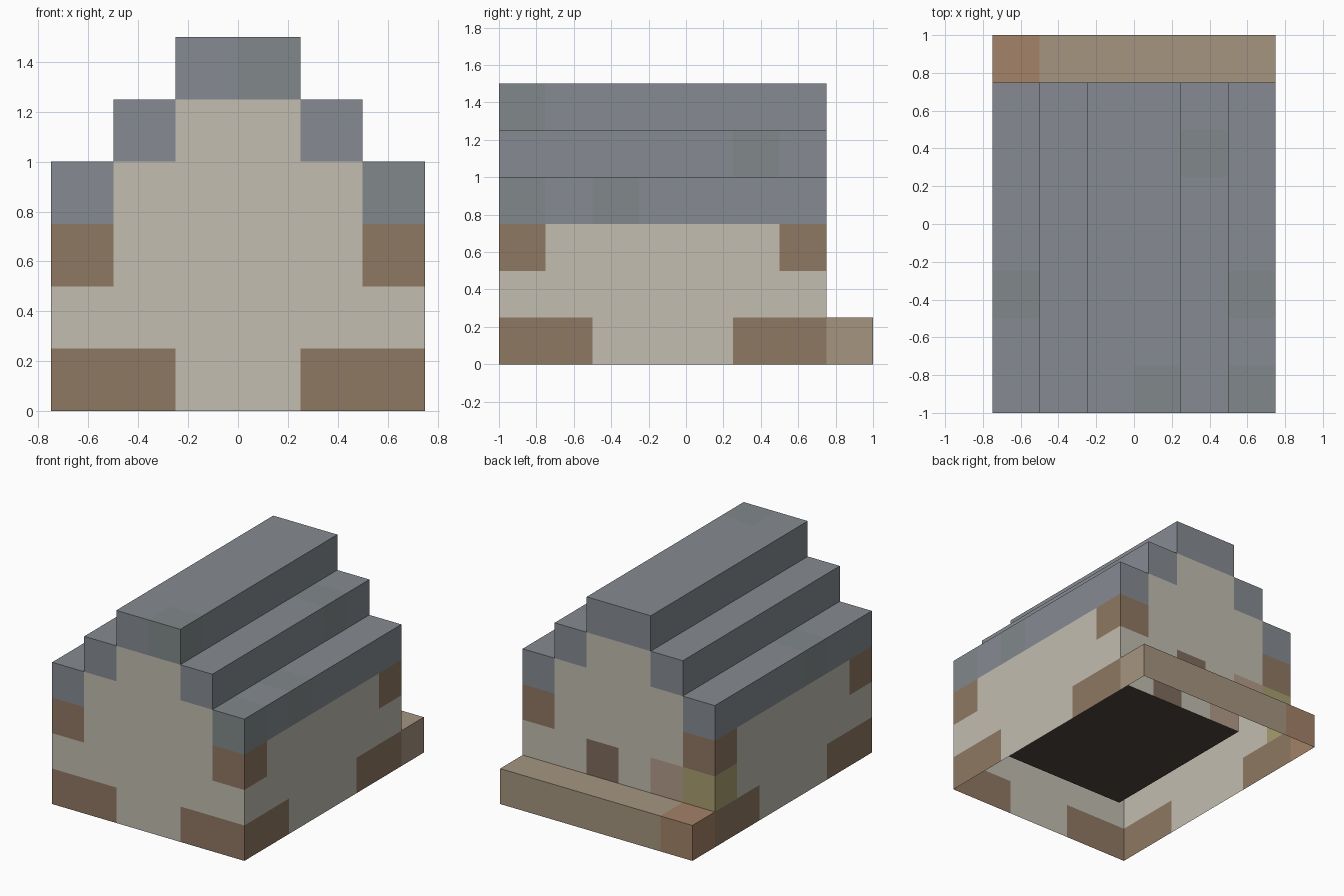
import bpy, bmesh
from mathutils import Vector

if "Cube" in bpy.data.objects:
    bpy.data.objects.remove(bpy.data.objects["Cube"])

S = 0.25                      # block size
NX, NY, NZ = 6, 8, 6          # block grid; x from -0.75, y from -1, z from 0


def srgb(r, g, b):
    lin = [((c / 255 + 0.055) / 1.055) ** 2.4 for c in (r, g, b)]
    return (*lin, 1.0)


COLOURS = {
    "plaster_walls": srgb(194, 189, 176),
    "timber_corners": srgb(143, 120, 99),
    "roof_slate": srgb(134, 139, 146),
    "roof_weathered_slate": srgb(129, 137, 139),
    "floor": srgb(78, 69, 61),
    "back_step": srgb(165, 149, 128),
    "back_step_brick": srgb(163, 130, 104),
    "back_wall_board": srgb(127, 108, 93),
    "back_wall_brick": srgb(180, 156, 138),
    "lamp_corner": srgb(168, 158, 112),
}
WEATHERED = {(5, 0, 3), (5, 2, 3), (3, 0, 5), (2, 6, 4), (4, 5, 4), (0, 2, 3)}


def part_at(i, j, k):
    """Name of the part filling a block, or None where it is empty."""
    if not (0 <= i < NX and 0 <= j < NY and 0 <= k < NZ):
        return None
    side = min(i, NX - 1 - i)             # 0 at the eaves, 2 at the ridge
    if j == 7:                            # low step along the back
        if k > 0:
            return None
        return "back_step_brick" if i == 0 else "back_step"
    if k > side + 3:
        return None
    if k == side + 3:                     # stepped roof
        return "roof_weathered_slate" if (i, j, k) in WEATHERED else "roof_slate"
    end = min(j, 6 - j)                   # 0 at the gable walls
    if side > 0 and end > 0:              # inside: floor, then the hollow room
        return "floor" if k == 0 else None
    if k == 0 and side + end < 2:         # timber at the corner feet
        return "timber_corners"
    if k == 2 and side + end == 0:        # timber under the eaves
        return "timber_corners"
    if j == 6 and k == 1:                 # odd blocks low on the back wall
        return {0: "lamp_corner", 1: "back_wall_brick",
                3: "back_wall_board"}.get(i, "plaster_walls")
    return "plaster_walls"


meshes = {name: bmesh.new() for name in COLOURS}

# One face wherever a block meets air; the underside stays open
for i in range(NX):
    for j in range(NY):
        for k in range(NZ):
            part = part_at(i, j, k)
            if not part:
                continue
            bm = meshes[part]
            centre = Vector((i + 0.5 - NX / 2, j + 0.5 - NY / 2, k + 0.5))
            for axis in range(3):
                for sign in (-1, 1):
                    n = [0, 0, 0]
                    n[axis] = sign
                    if part_at(i + n[0], j + n[1], k + n[2]) or k + n[2] < 0:
                        continue
                    n = Vector(n)
                    u = Vector([float(a == (axis + 1) % 3) for a in range(3)])
                    v = n.cross(u)
                    bm.faces.new([bm.verts.new((centre + (n + a * u + b * v) / 2) * S)
                                  for a, b in ((-1, -1), (1, -1), (1, 1), (-1, 1))])

# Weld, merge flat areas and make one object per part
for name, bm in meshes.items():
    bmesh.ops.remove_doubles(bm, verts=bm.verts, dist=1e-4)
    bmesh.ops.dissolve_limit(bm, angle_limit=0.01, verts=bm.verts, edges=bm.edges)
    mesh = bpy.data.meshes.new(name)
    bm.to_mesh(mesh)
    bm.free()
    mat = bpy.data.materials.new(name)
    mat.diffuse_color = COLOURS[name]
    mat.use_nodes = True
    mat.node_tree.nodes["Principled BSDF"].inputs["Base Color"].default_value = mat.diffuse_color
    mesh.materials.append(mat)
    bpy.context.collection.objects.link(bpy.data.objects.new(name, mesh))
